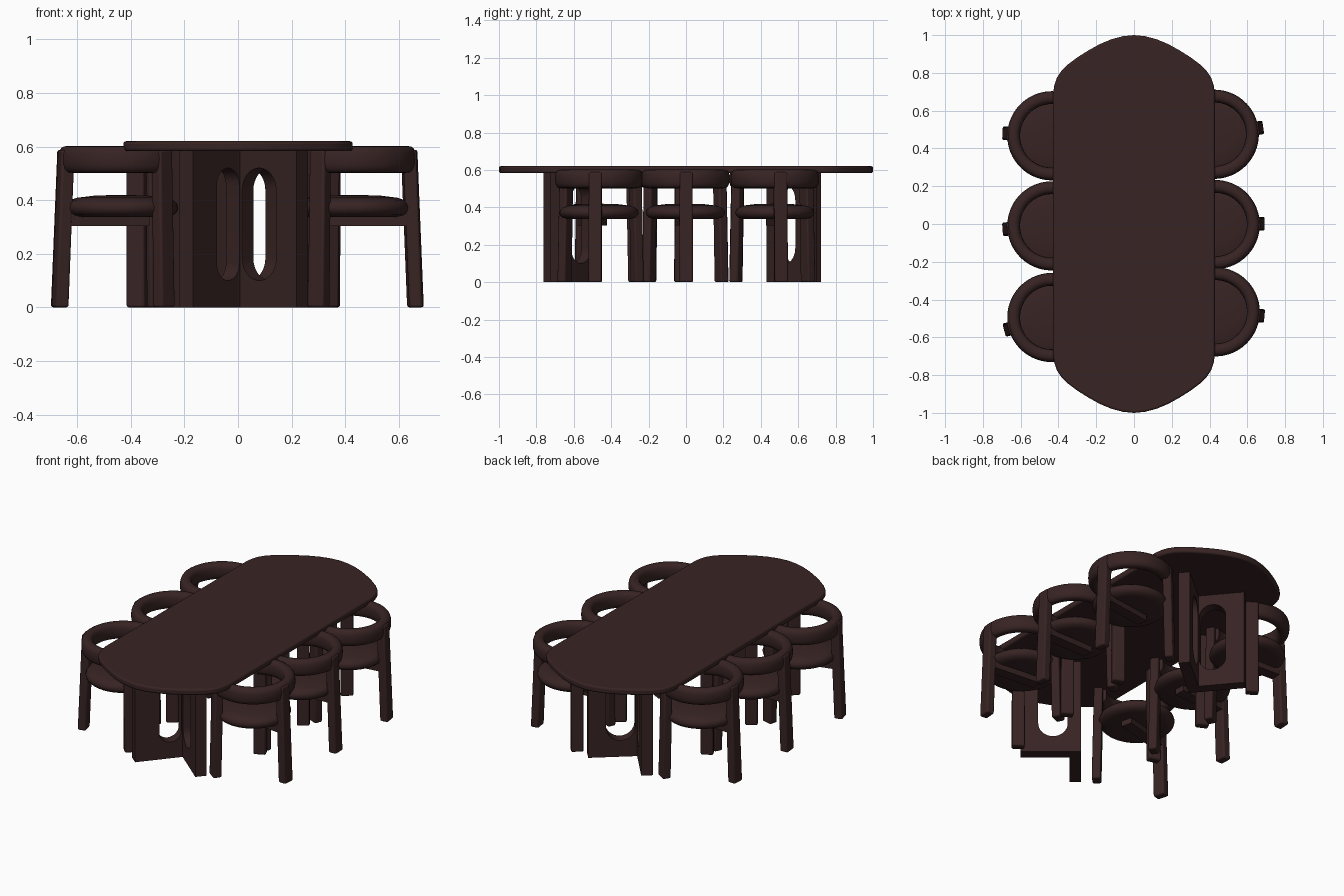
import bpy, bmesh, math
from mathutils import Matrix, Vector

if "Cube" in bpy.data.objects:
    bpy.data.objects.remove(bpy.data.objects["Cube"])

wood = bpy.data.materials.new("dark_brown_wood")
wood.diffuse_color = (0.039, 0.017, 0.017, 1)
wood.use_nodes = True
wood.node_tree.nodes["Principled BSDF"].inputs["Base Color"].default_value = wood.diffuse_color


def finish(name, bm, matrix=None, bevel=0.0):
    bmesh.ops.recalc_face_normals(bm, faces=bm.faces[:])
    me = bpy.data.meshes.new(name)
    bm.to_mesh(me)
    bm.free()
    ob = bpy.data.objects.new(name, me)
    bpy.context.collection.objects.link(ob)
    me.materials.append(wood)
    if matrix is not None:
        ob.matrix_world = matrix
    if bevel:
        m = ob.modifiers.new("soft_edges", 'BEVEL')
        m.width, m.segments, m.limit_method = bevel, 3, 'ANGLE'
    bpy.ops.object.select_all(action='DESELECT')
    ob.select_set(True)
    bpy.context.view_layer.objects.active = ob
    bpy.ops.object.shade_smooth_by_angle(angle=math.radians(35))
    return ob


def prism(points, z0, z1):
    bm = bmesh.new()
    f = bm.faces.new([bm.verts.new((x, y, z0)) for x, y in points])
    ext = bmesh.ops.extrude_face_region(bm, geom=[f])
    verts = [v for v in ext["geom"] if isinstance(v, bmesh.types.BMVert)]
    bmesh.ops.translate(bm, verts=verts, vec=(0, 0, z1 - z0))
    bm.faces.ensure_lookup_table()
    return bm


def sweep(section, a0, a1, steps):
    """Sweep a closed (radius, z) section around z, capping both ends."""
    bm = bmesh.new()
    rings = []
    for i in range(steps + 1):
        a = a0 + (a1 - a0) * i / steps
        rings.append([bm.verts.new((r * math.cos(a), r * math.sin(a), z)) for r, z in section])
    n = len(section)
    for p, q in zip(rings, rings[1:]):
        for j in range(n):
            k = (j + 1) % n
            bm.faces.new((p[j], p[k], q[k], q[j]))
    bm.faces.new(rings[0])
    bm.faces.new(rings[-1])
    return bm


def rounded(cr, cz, hr, hz, power, n=20):
    pts = []
    for i in range(n):
        a = 2 * math.pi * i / n
        c, s = math.cos(a), math.sin(a)
        pts.append((cr + hr * math.copysign(abs(c) ** (2 / power), c),
                    cz + hz * math.copysign(abs(s) ** (2 / power), s)))
    return pts


# Table top: straight sides, shallow bowed ends with rounded corners
half = [(0.428, 0.69), (0.422, 0.735), (0.408, 0.775), (0.385, 0.81), (0.35, 0.845), (0.30, 0.882),
        (0.24, 0.92), (0.18, 0.953), (0.12, 0.978), (0.06, 0.994)]
end = half + [(0, 1.0)] + [(-x, y) for x, y in reversed(half)]
finish("table_top", prism(end + [(-x, -y) for x, y in end], 0.583, 0.62), bevel=0.01)


# Pedestal walls: upright slab with a long round-ended slot
def wall(name, corner, direction, inward, length, s0, s1, thick=0.065, height=0.59):
    cu = bpy.data.curves.new(name, 'CURVE')
    cu.dimensions, cu.fill_mode = '2D', 'BOTH'
    cu.extrude = thick / 2
    r, mid = (s1 - s0) / 2, (s0 + s1) / 2
    slot = [(mid + r * math.cos(a), 0.52 - r + r * math.sin(a))
            for a in [math.pi * i / 16 for i in range(17)]]
    slot += [(mid + r * math.cos(a), 0.10 + r + r * math.sin(a))
             for a in [math.pi + math.pi * i / 16 for i in range(17)]]
    for pts in ([(0, 0), (length, 0), (length, height), (0, height)], slot):
        sp = cu.splines.new('POLY')
        sp.points.add(len(pts) - 1)
        for p, (x, y) in zip(sp.points, pts):
            p.co = (x, y, 0, 1)
        sp.use_cyclic_u = True
    tmp = bpy.data.objects.new(name + "_outline", cu)
    bpy.context.collection.objects.link(tmp)
    bpy.context.view_layer.update()
    me = bpy.data.meshes.new_from_object(tmp.evaluated_get(bpy.context.evaluated_depsgraph_get()))
    bpy.data.objects.remove(tmp)
    bm = bmesh.new()
    bm.from_mesh(me)
    bmesh.ops.remove_doubles(bm, verts=bm.verts[:], dist=1e-5)
    d, n = Vector(direction), Vector(inward)
    o = Vector(corner) + n * thick / 2
    m = Matrix(((d.x, 0, n.x, o.x), (d.y, 0, n.y, o.y), (0, 1, 0, 0), (0, 0, 0, 1)))
    bmesh.ops.transform(bm, matrix=m, verts=bm.verts[:])
    finish(name, bm)


c, s = math.cos(math.radians(50)), math.sin(math.radians(50))
for side, label, corner, len_left, slot_end in ((1, "front", (0.0, -0.46, 0), 0.34, 0.20),
                                                (-1, "back", (-0.04, 0.43, 0), 0.325, 0.22)):
    right, left = (s, -c * side, 0), (-c, -s * side, 0)
    wall(label + "_pedestal_right_wall", corner, right, left, 0.34, 0.075, 0.24)
    wall(label + "_pedestal_left_wall", corner, left, right, len_left, 0.07, slot_end)


# Chairs: local +x points to the chair's back
def chair(tag, x, y, angle):
    base = Matrix.Translation((x, y, 0)) @ Matrix.Rotation(angle, 4, 'Z')
    reach = math.radians(123)
    finish(tag + "_arm_ring", sweep(rounded(0.202, 0.552, 0.034, 0.05, 2.6), -reach, reach, 56), base)
    # Bar under the seat, running forward from the back leg
    finish(tag + "_seat_bar", prism([(-0.10, -0.033), (0.22, -0.033), (0.22, 0.033), (-0.10, 0.033)],
                                    0.304, 0.35), base)
    # Seat cushion, a turned profile
    bm = bmesh.new()
    prof = [(0, .34), (.165, .337), (.195, .345), (.208, .358), (.212, .372), (.207, .388),
            (.193, .4), (.165, .409), (.1, .417), (0, .42)]
    vs = [bm.verts.new((r, 0, z)) for r, z in prof]
    es = [bm.edges.new(e) for e in zip(vs, vs[1:])]
    bmesh.ops.spin(bm, geom=vs + es, cent=(0, 0, 0), axis=(0, 0, 1), angle=2 * math.pi, steps=48)
    bmesh.ops.remove_doubles(bm, verts=bm.verts[:], dist=1e-4)
    finish(tag + "_seat", bm, base)
    # Three tapered legs spaced evenly around the ring
    for name, a, out in (("back_leg", 0, 0.262), ("front_leg_a", 120, 0.25), ("front_leg_b", -120, 0.25)):
        bm = prism([(out - 0.05, -0.036), (out, -0.036), (out, 0.036), (out - 0.05, 0.036)], 0, 0.588)
        for v in bm.verts:
            if v.co.z > 0.1:
                v.co.x -= out - 0.238
                v.co.y *= 0.95
        finish(tag + "_" + name, bm, base @ Matrix.Rotation(math.radians(a), 4, 'Z'), bevel=0.009)


for tag, x, y, deg in (("right_front_chair", 0.43, -0.465, -5), ("right_middle_chair", 0.43, -0.003, 1),
                       ("right_back_chair", 0.425, 0.475, 8), ("left_front_chair", -0.435, -0.495, 195),
                       ("left_middle_chair", -0.435, -0.01, 184), ("left_back_chair", -0.435, 0.467, 177)):
    chair(tag, x, y, math.radians(deg))
